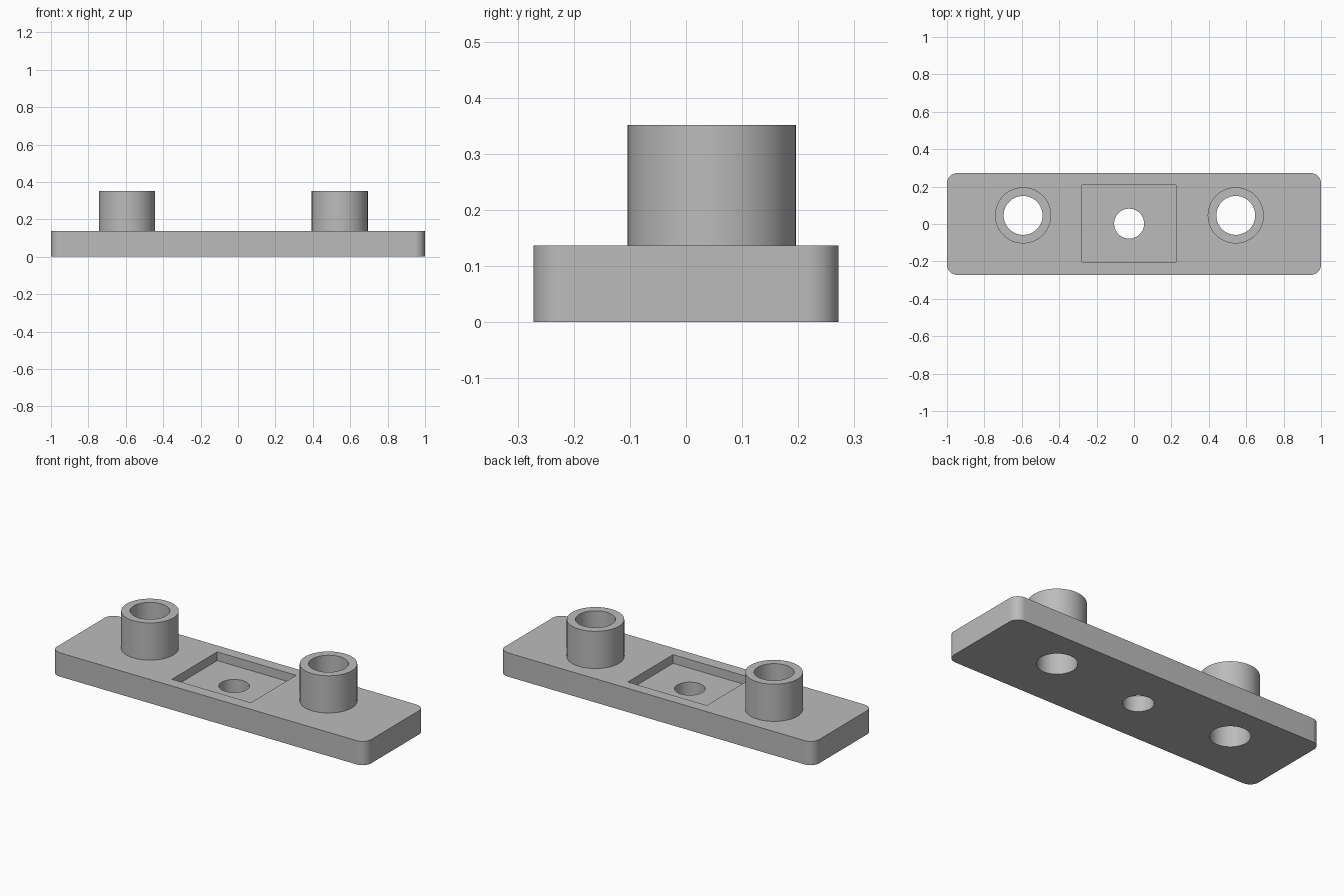
import bpy
import bmesh
import math

cube = bpy.data.objects.get("Cube")
if cube:
    bpy.data.objects.remove(cube, do_unlink=True)

PLATE_TOP, BOSS_TOP, POCKET_FLOOR = 0.137, 0.351, 0.087
BOSS_Y, BOSS_XS = 0.046, (-0.593, 0.544)

grey = bpy.data.materials.new("plain grey")
grey.use_nodes = True
colour = (0.5, 0.5, 0.5, 1)
grey.diffuse_color = colour
grey.node_tree.nodes["Principled BSDF"].inputs["Base Color"].default_value = colour


def prism(name, outline, bottom, top):
    """Extrude a closed outline between two heights."""
    bm = bmesh.new()
    face = bm.faces.new([bm.verts.new((x, y, bottom)) for x, y in outline])
    up = bmesh.ops.extrude_face_region(bm, geom=[face])["geom"]
    verts = [v for v in up if isinstance(v, bmesh.types.BMVert)]
    bmesh.ops.translate(bm, verts=verts, vec=(0, 0, top - bottom))
    bmesh.ops.recalc_face_normals(bm, faces=bm.faces)
    mesh = bpy.data.meshes.new(name)
    bm.to_mesh(mesh)
    bm.free()
    mesh.materials.append(grey)
    obj = bpy.data.objects.new(name, mesh)
    bpy.context.collection.objects.link(obj)
    return obj


def circle(x, y, radius, sides=64):
    turn = math.tau / sides
    return [(x + radius * math.cos(i * turn), y + radius * math.sin(i * turn))
            for i in range(sides)]


def rounded_rectangle(half_x, half_y, radius, steps=12):
    points = []
    for corner, (sx, sy) in enumerate(((1, 1), (-1, 1), (-1, -1), (1, -1))):
        for i in range(steps + 1):
            a = (corner + i / steps) * math.pi / 2
            points.append((sx * (half_x - radius) + radius * math.cos(a),
                           sy * (half_y - radius) + radius * math.sin(a)))
    return points


def combine(target, tool, operation):
    """Apply a boolean and discard its tool."""
    tool.hide_render = True
    mod = target.modifiers.new(operation, "BOOLEAN")
    mod.operation, mod.solver, mod.object = operation, "EXACT", tool
    bpy.context.view_layer.objects.active = target
    bpy.ops.object.modifier_apply(modifier=mod.name)
    bpy.data.objects.remove(tool, do_unlink=True)


# Base plate with rounded corners
plate = prism("mounting_plate", rounded_rectangle(1, 0.272, 0.055), 0, PLATE_TOP)

# Hollow bosses, bored right through the plate
for x in BOSS_XS:
    combine(plate, prism("boss", circle(x, BOSS_Y, 0.15), 0.05, BOSS_TOP), "UNION")
    combine(plate, prism("boss_bore", circle(x, BOSS_Y, 0.104), -0.1, 0.5), "DIFFERENCE")

# Rectangular pocket with a central through hole
pocket = [(-0.278, -0.204), (0.225, -0.204), (0.225, 0.208), (-0.278, 0.208)]
combine(plate, prism("pocket_cutter", pocket, POCKET_FLOOR, 0.3), "DIFFERENCE")
combine(plate, prism("hole_cutter", circle(-0.026, 0.002, 0.08), -0.1, 0.3), "DIFFERENCE")

# Smooth curved walls, crisp rims
bpy.ops.object.select_all(action="DESELECT")
plate.select_set(True)
bpy.context.view_layer.objects.active = plate
bpy.ops.object.shade_smooth_by_angle(angle=math.radians(30))
